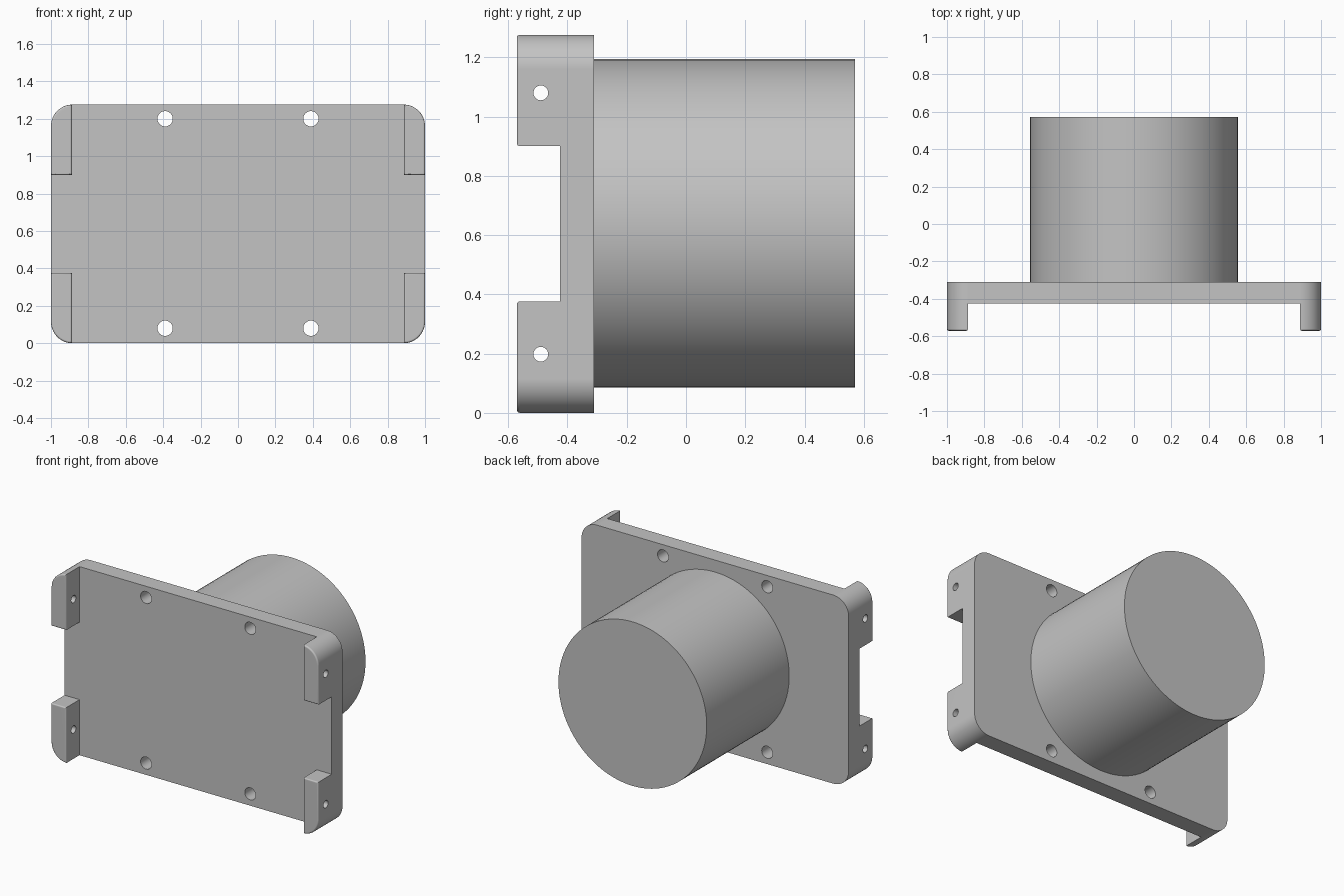
import bpy, bmesh, math
from mathutils import Matrix, Vector

if "Cube" in bpy.data.objects:
    bpy.data.objects.remove(bpy.data.objects["Cube"])

FRONT, FACE, BACK, END = -0.571, -0.426, -0.311, 0.571   # depth levels
HEIGHT, CORNER, MID = 1.276, 0.115, 0.638
TAB_IN, TAB_Z = 0.888, 0.376                              # tab inner side, tab height

grey = bpy.data.materials.new("light grey")
grey.use_nodes = True
colour = (0.55, 0.55, 0.55, 1)
grey.diffuse_color = colour
grey.node_tree.nodes["Principled BSDF"].inputs["Base Color"].default_value = colour


def make(name, bm):
    bmesh.ops.recalc_face_normals(bm, faces=bm.faces)
    mesh = bpy.data.meshes.new(name)
    bm.to_mesh(mesh)
    bm.free()
    mesh.materials.append(grey)
    obj = bpy.data.objects.new(name, mesh)
    bpy.context.collection.objects.link(obj)
    return obj


def box(name, low, high):
    bm = bmesh.new()
    low, high = Vector(low), Vector(high)
    bmesh.ops.create_cube(bm, size=1, matrix=Matrix.Translation((low + high) / 2)
                          @ Matrix.Diagonal((high - low).to_4d()))
    return make(name, bm)


def cylinder(name, centre, radius, length, axis, sides):
    bm = bmesh.new()
    turn = Vector((0, 0, 1)).rotation_difference(Vector(axis)).to_matrix().to_4x4()
    bmesh.ops.create_cone(bm, cap_ends=True, segments=sides, radius1=radius, radius2=radius,
                          depth=length, matrix=Matrix.Translation(centre) @ turn)
    return make(name, bm)


def cut(obj, cutters):
    # Subtract every cutter, bake the result and drop the cutters
    for c in cutters:
        c.hide_render = True
        mod = obj.modifiers.new("cut", "BOOLEAN")
        mod.operation, mod.solver, mod.object = "DIFFERENCE", "EXACT", c
    bpy.context.view_layer.update()
    deps = bpy.context.evaluated_depsgraph_get()
    mesh = bpy.data.meshes.new_from_object(obj.evaluated_get(deps))
    obj.modifiers.clear()
    obj.data = mesh
    for c in cutters:
        bpy.data.objects.remove(c)


# Mounting plate: rounded slab in full depth
bm = bmesh.new()
STEPS = 14
outline = []
for i, (sx, sz) in enumerate([(1, 1), (-1, 1), (-1, -1), (1, -1)]):
    for k in range(STEPS + 1):
        a = math.pi / 2 * (i + k / STEPS)
        outline.append(bm.verts.new((sx * (1 - CORNER) + CORNER * math.cos(a), FRONT,
                                     MID + sz * (MID - CORNER) + CORNER * math.sin(a))))
slab = bm.faces.new(outline)
side = bmesh.ops.extrude_face_region(bm, geom=[slab], use_keep_orig=True)
bmesh.ops.translate(bm, vec=(0, BACK - FRONT, 0),
                    verts=[g for g in side["geom"] if isinstance(g, bmesh.types.BMVert)])
plate = make("mounting_plate", bm)

# Clear the front so that only four corner tabs remain
cut(plate, [box("middle_cutter", (-TAB_IN, -1, -1), (TAB_IN, FACE, 2)),
            box("side_cutter", (-2, -1, TAB_Z), (2, FACE, HEIGHT - TAB_Z))])

# Soften the front rim of the tabs
bm = bmesh.new()
bm.from_mesh(plate.data)
rim = [e for e in bm.edges if all(v.co.y < FRONT + 0.001 for v in e.verts)
       and any(abs(f.normal.y) < 0.5 for f in e.link_faces)]
bmesh.ops.bevel(bm, geom=rim, offset=0.01, segments=4, profile=0.5, affect="EDGES")
bm.to_mesh(plate.data)
bm.free()

# Screw holes through the plate and pin holes through the tabs
holes = [cylinder("screw_cutter", (x, FACE, z), 0.041, 1, (0, 1, 0), 32)
         for x in (-0.39, 0.39) for z in (0.08, 1.2)]
holes += [cylinder("pin_cutter", (0, -0.49, z), 0.025, 3, (1, 0, 0), 24)
          for z in (0.198, 1.08)]
cut(plate, holes)

# Solid round drum on the back
drum = cylinder("drum", (0, (BACK + END) / 2, 0.64), 0.555, END - BACK, (0, 1, 0), 96)

for obj in (plate, drum):
    bpy.ops.object.select_all(action="DESELECT")
    obj.select_set(True)
    bpy.context.view_layer.objects.active = obj
    bpy.ops.object.shade_smooth_by_angle(angle=math.radians(35))
    obj.modifiers.new("even shading", "WEIGHTED_NORMAL").keep_sharp = True
